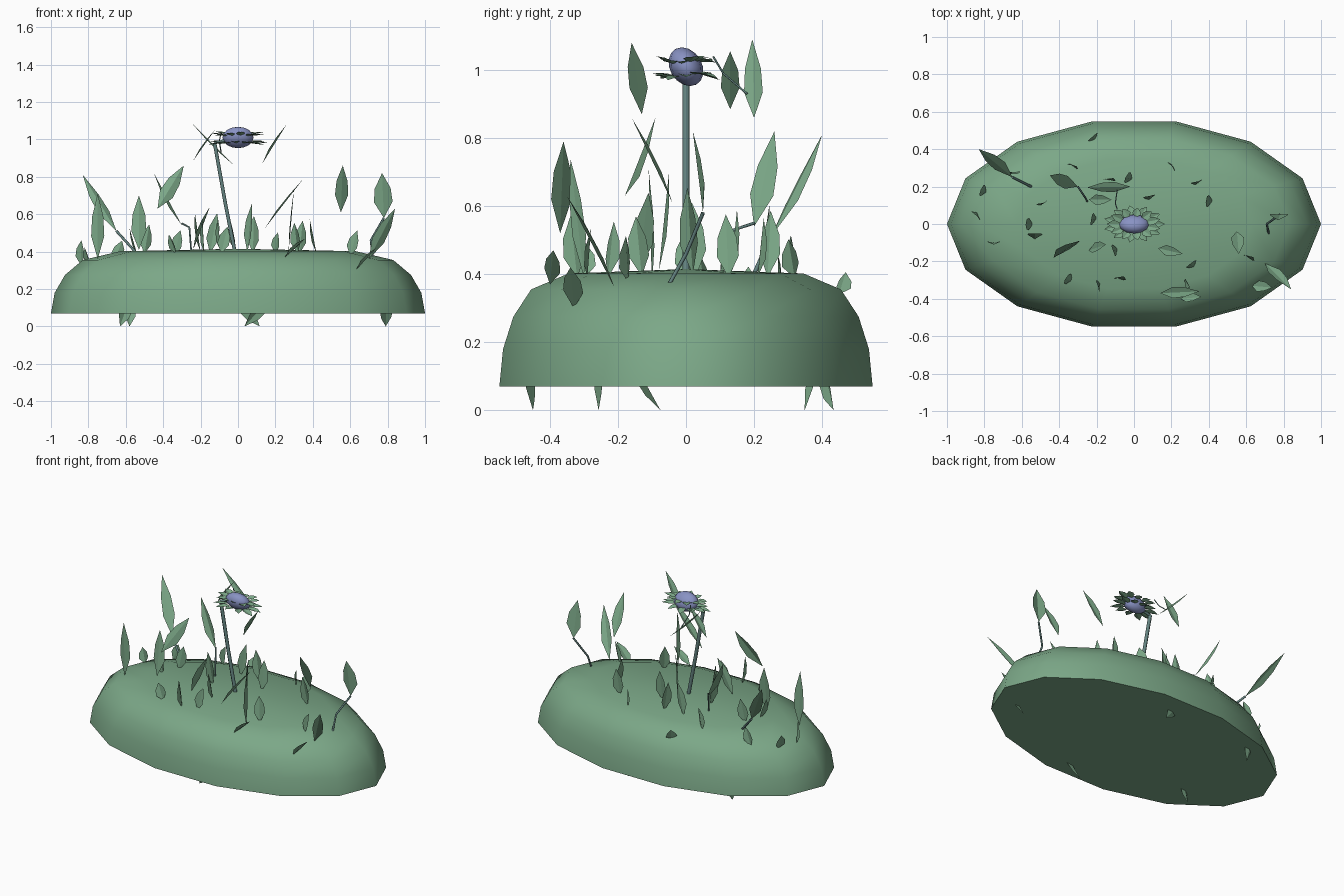
import bpy, bmesh, math
from mathutils import Vector

if "Cube" in bpy.data.objects:
    bpy.data.objects.remove(bpy.data.objects["Cube"])


def material(name, rgb):
    m = bpy.data.materials.new(name)
    m.diffuse_color = (*rgb, 1)
    m.use_nodes = True
    m.node_tree.nodes["Principled BSDF"].inputs["Base Color"].default_value = m.diffuse_color
    return m


GREEN = material("leaf_green", (0.2, 0.39, 0.245))
TEAL = material("stem_teal", (0.13, 0.23, 0.22))
VIOLET = material("flower_violet", (0.25, 0.29, 0.55))


def finish(bm, name, mat, smooth=None):
    me = bpy.data.meshes.new(name)
    bm.to_mesh(me)
    bm.free()
    me.materials.append(mat)
    ob = bpy.data.objects.new(name, me)
    bpy.context.collection.objects.link(ob)
    if smooth:
        bpy.context.view_layer.objects.active = ob
        ob.select_set(True)
        bpy.ops.object.shade_smooth_by_angle(angle=math.radians(smooth))
        ob.select_set(False)
    return ob


# Mound: stacked 14-sided elliptical rings
PROFILE = [(1, 0.07), (0.98, 0.18), (0.925, 0.275), (0.83, 0.355), (0.63, 0.402)]
N, RY, TOP = 14, 0.563, 0.415
bm = bmesh.new()
rings = [[bm.verts.new((r * math.cos(2 * math.pi * i / N), RY * r * math.sin(2 * math.pi * i / N), z))
          for i in range(N)] for r, z in PROFILE]
for a, b in zip(rings, rings[1:]):
    for i in range(N):
        j = (i + 1) % N
        bm.faces.new((a[i], a[j], b[j], b[i]))
bm.faces.new(rings[0][::-1])
peak = bm.verts.new((0, 0, TOP))
for i in range(N):
    bm.faces.new((rings[-1][i], rings[-1][(i + 1) % N], peak))
finish(bm, "mound", GREEN, 45)


def ground(x, y):
    """Height of the mound surface."""
    r = math.hypot(x, y / RY)
    pts = PROFILE + [(0, TOP)]
    for (r0, z0), (r1, z1) in zip(pts, pts[1:]):
        if r1 <= r <= r0:
            return z0 + (z1 - z0) * (r0 - r) / (r0 - r1)
    return 0.07


def add_leaf(bm, base, tip, width, turn):
    """Slim folded blade; turn is the heading of its width in degrees."""
    base, tip = Vector(base), Vector(tip)
    axis = tip - base
    d = axis.normalized()
    side = Vector((math.cos(math.radians(turn)), math.sin(math.radians(turn)), 0))
    side = (side - d * side.dot(d)).normalized() * width / 2
    fold = d.cross(side) * 0.3
    v0, v1 = bm.verts.new(base), bm.verts.new(tip)
    m = [bm.verts.new(base + axis * t) for t in (0.35, 0.65)]
    for s in (1, -1):
        e = [bm.verts.new(base + axis * t + side * s * k + fold * k) for t, k in ((0.35, 1), (0.65, 0.85))]
        bm.faces.new((v0, e[0], m[0]))
        bm.faces.new((m[0], e[0], e[1], m[1]))
        bm.faces.new((m[1], e[1], v1))


# Tall leaves: base, tip, width, heading of width
TALL = [
    (-.65, .25, .51, -.83, .40, .81, .07, 25),
    (-.30, .20, .54, -.45, .26, .82, .07, 80),
    (-.43, -.18, .63, -.29, -.09, .86, .08, 10),
    (-.75, -.10, .36, -.75, -.11, .71, .07, 0),
    (-.53, -.08, .41, -.53, -.05, .70, .08, 0),
    (-.24, -.14, .41, -.15, -.11, .64, .06, 70),
    (.55, -.04, .61, .56, -.16, .86, .07, 0),
    (.78, .05, .58, .77, .02, .82, .10, 0),
    (.14, -.37, .52, .35, -.36, .79, .06, 90),
    (.27, -.30, .39, .30, -.34, .74, .04, 90),
]
RAISED = [
    (.70, -.21, .36, .84, -.35, .63, .07, 0),
    (.63, -.33, .30, .74, -.34, .42, .06, 70),
    (.25, -.40, .37, .36, -.39, .47, .05, 60),
    (-.02, .20, .86, -.25, .195, 1.09, .055, 90),
    (-.24, .13, .885, -.12, .13, 1.055, .055, 90),
    (.13, -.13, .87, .26, -.16, 1.08, .055, 80),
]
bm = bmesh.new()
for l in TALL + RAISED:
    add_leaf(bm, l[:3], l[3:6], l[6], l[7])
finish(bm, "tall_leaves", GREEN)

# Short leaves sprouting from the mound: x, y, height
SHORT = [
    (-.66, .27, .10), (-.79, .17, .08), (-.84, .06, .12), (-.50, .10, .14), (-.54, .00, .12),
    (-.34, .32, .12), (-.21, .45, .05), (-.09, -.13, .16), (-.15, .24, .20), (-.01, .24, .18),
    (.20, .32, .10), (.33, .21, .16), (.42, .125, .17), (.60, -.17, .12), (.32, -.23, .15),
    (-.18, -.32, .17), (-.09, -.29, .13), (-.33, -.30, .09), (.05, .02, .24), (.08, .13, .18),
    (-.20, .03, .2),
]
bm = bmesh.new()
for i, (x, y, h) in enumerate(SHORT):
    z = ground(x, y)
    turn = i * 67 % 180
    lean = math.radians(i * 137)
    tip = (x + 0.04 * math.cos(lean), y + 0.02 * math.sin(lean), z + h)
    add_leaf(bm, (x, y, z - 0.015), tip, 0.065, turn)
finish(bm, "short_leaves", GREEN)

# Leaf tips poking out under the mound
bm = bmesh.new()
for x, y, dx, dy in [(.79, -.11, 0, .05), (.09, -.45, -.08, 0), (-.61, -.25, -.03, -.01),
                     (-.58, .37, 0, -.03), (.06, .42, .08, .02)]:
    add_leaf(bm, (x - dx, y - dy, .15), (x + dx * .7, y + dy * .7, 0), .07, 20)
finish(bm, "lower_tips", GREEN)


def stem(name, points, radius):
    cu = bpy.data.curves.new(name, "CURVE")
    cu.dimensions = "3D"
    cu.bevel_depth = radius
    cu.bevel_resolution = 1
    cu.use_fill_caps = True
    sp = cu.splines.new("POLY")
    sp.points.add(len(points) - 1)
    for p, co in zip(sp.points, points):
        p.co = (*co, 1)
    cu.materials.append(TEAL)
    bpy.context.collection.objects.link(bpy.data.objects.new(name, cu))


# Flower stem and thin leaf stalks
stem("flower_stem", [(-.015, 0, .39), (-.07, 0, .67), (-.125, 0, .98)], .011)
stem("flower_neck", [(-.125, 0, .98), (-.05, 0, 1.0)], .008)
stem("left_stalk", [(-.55, .2, .40), (-.65, .25, .51)], .007)
stem("back_stalk", [(-.25, .12, .40), (-.26, .14, .53), (-.30, .20, .55)], .005)
stem("right_stalk", [(.72, -.05, .37), (.71, .0, .46), (.78, .05, .58)], .006)
stem("head_stalk", [(-.09, .08, 1.04), (-.1, .11, .99), (-.09, .18, .93)], .003)

# Flower head: tilted ellipsoid
bm = bmesh.new()
bmesh.ops.create_uvsphere(bm, u_segments=12, v_segments=8, radius=1)
for v in bm.verts:
    x, y, z = v.co
    v.co = (.083 * x, .05 * y + .012 * z * -1, 1.01 + .057 * z)
finish(bm, "flower_head", VIOLET, 60)

# Petals: two tiers around the head
bm = bmesh.new()
for tier, (z, dz, reach) in enumerate([(.985, -.005, 1), (1.02, .012, .88)]):
    for i in range(11):
        a = 2 * math.pi * (i + tier / 2) / 11
        c, s = math.cos(a), math.sin(a)
        add_leaf(bm, (.06 * c, .036 * s, z + .005 * s), (.165 * reach * c, .1 * reach * s, z + dz + .01 * math.sin(3 * a)),
                 .045, math.degrees(a) + 90)
finish(bm, "petals", GREEN)
